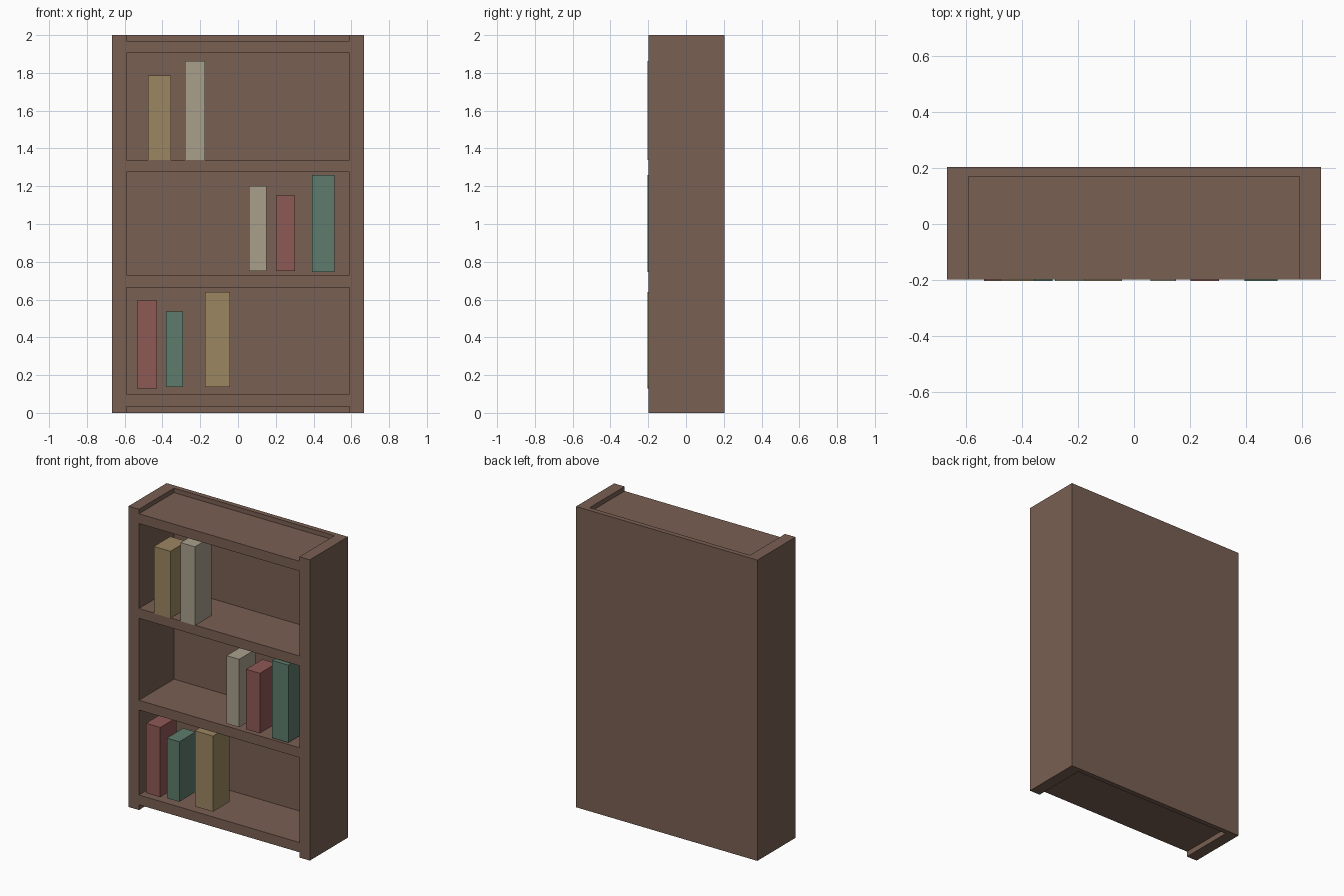
import bpy

if "Cube" in bpy.data.objects:
    bpy.data.objects.remove(bpy.data.objects["Cube"])

def material(name, rgb):
    m = bpy.data.materials.new(name)
    m.diffuse_color = (*rgb, 1)
    m.use_nodes = True
    m.node_tree.nodes["Principled BSDF"].inputs["Base Color"].default_value = m.diffuse_color
    return m

def box(name, x, y, z, mat=None):
    """Box from (min, max) ranges on each axis."""
    bpy.ops.mesh.primitive_cube_add(size=1, location=[sum(r) / 2 for r in (x, y, z)])
    ob = bpy.context.object
    ob.name = name
    ob.scale = [r[1] - r[0] for r in (x, y, z)]
    bpy.ops.object.transform_apply(location=False, rotation=False, scale=True)
    if mat:
        ob.data.materials.append(mat)
    return ob

wood = material("wood", (0.19, 0.115, 0.085))
colours = {
    "red": material("red_cover", (0.27, 0.10, 0.09)),
    "teal": material("teal_cover", (0.11, 0.20, 0.15)),
    "tan": material("tan_cover", (0.33, 0.24, 0.12)),
    "cream": material("cream_cover", (0.40, 0.35, 0.26)),
}

# Bookcase body: solid block with open compartments cut from the front
FRONT, BACK = -0.198, 0.203
case = box("bookcase", (-0.667, 0.667), (FRONT, BACK), (0, 2), wood)
openings = [(-0.1, 0.035), (0.10, 0.665), (0.73, 1.275), (1.34, 1.905), (1.97, 2.1)]
for z in openings:
    cutter = box("compartment_cutter", (-0.59, 0.59), (-0.4, 0.17), z, wood)
    cutter.hide_render = True
    mod = case.modifiers.new("compartment", 'BOOLEAN')
    mod.operation, mod.solver, mod.object = 'DIFFERENCE', 'EXACT', cutter
    bpy.context.view_layer.objects.active = case
    bpy.ops.object.modifier_apply(modifier=mod.name)
    bpy.data.objects.remove(cutter)

# Books: colour, x range, z range
books = [
    ("red", (-0.535, -0.43), (0.13, 0.594)),
    ("teal", (-0.382, -0.29), (0.137, 0.536)),
    ("tan", (-0.175, -0.042), (0.137, 0.64)),
    ("cream", (0.058, 0.15), (0.75, 1.202)),
    ("red", (0.202, 0.303), (0.75, 1.15)),
    ("teal", (0.393, 0.512), (0.745, 1.26)),
    ("tan", (-0.477, -0.355), (1.34, 1.785)),
    ("cream", (-0.281, -0.175), (1.34, 1.863)),
]
for colour, x, z in books:
    box(colour + "_book", x, (-0.203, -0.03), z, colours[colour])
